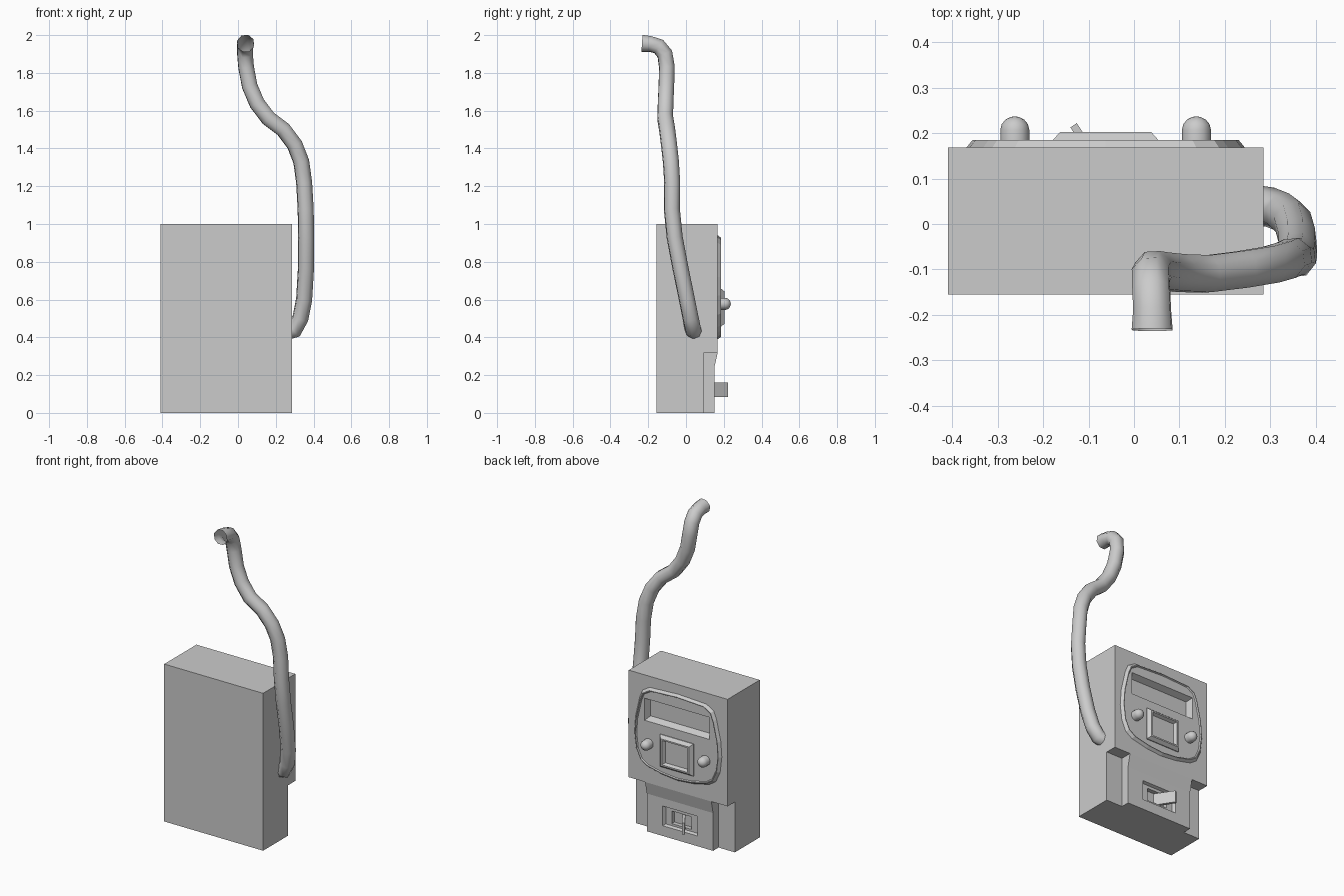
import bpy, bmesh, math
from mathutils import Vector

if "Cube" in bpy.data.objects:
    bpy.data.objects.remove(bpy.data.objects["Cube"])

CX = -0.0625  # middle of the case in x


def rect(hx, z0, z1):
    return [(CX - hx, z0), (CX + hx, z0), (CX + hx, z1), (CX - hx, z1)]


def circle(cx, cz, r, n=12):
    return [(cx + r * math.cos(2 * math.pi * i / n), cz + r * math.sin(2 * math.pi * i / n)) for i in range(n)]


def finish(name, bm):
    bmesh.ops.recalc_face_normals(bm, faces=bm.faces)
    me = bpy.data.meshes.new(name)
    bm.to_mesh(me)
    bm.free()
    ob = bpy.data.objects.new(name, me)
    bpy.context.collection.objects.link(ob)
    return ob


def loft(name, layers):
    """Capped skin through (y, [(x, z), ...]) outlines."""
    bm = bmesh.new()
    rings = [[bm.verts.new((x, y, z)) for x, z in pts] for y, pts in layers]
    n = len(rings[0])
    for a, b in zip(rings, rings[1:]):
        for i in range(n):
            bm.faces.new((a[i], a[(i + 1) % n], b[(i + 1) % n], b[i]))
    bm.faces.new(rings[0])
    bm.faces.new(rings[-1])
    return finish(name, bm)


def select(ob):
    bpy.ops.object.select_all(action='DESELECT')
    ob.select_set(True)
    bpy.context.view_layer.objects.active = ob


def cut(ob, cutter):
    select(ob)
    m = ob.modifiers.new("cut", 'BOOLEAN')
    m.operation, m.solver, m.object = 'DIFFERENCE', 'EXACT', cutter
    bpy.ops.object.modifier_apply(modifier=m.name)


# Case: side profile extruded across x
bm = bmesh.new()
profile = [(-.155, 0), (.15, 0), (.15, .24), (.168, .32), (.168, 1), (-.155, 1)]
f = bm.faces.new([bm.verts.new((-.41, y, z)) for y, z in profile])
ext = bmesh.ops.extrude_face_region(bm, geom=[f])
bmesh.ops.translate(bm, vec=(.695, 0, 0), verts=[v for v in ext['geom'] if isinstance(v, bmesh.types.BMVert)])
case = finish("case", bm)

# Control plate: bulging shield outline with a raised rim
half = [(0, .94), (.2, .93), (.25, .90), (.27, .85), (.30, .72), (.307, .62),
        (.295, .52), (.265, .455), (.22, .425), (.11, .40), (0, .39)]
shield = half + [(-x, z) for x, z in half[-2:0:-1]]


def scaled(s):
    return [(CX + x * s, .665 + (z - .665) * s) for x, z in shield]


plate = loft("control_plate", [(.16, scaled(1)), (.168, scaled(1)), (.185, scaled(.955)),
                               (.185, scaled(.94)), (.178, scaled(.925))])

# Cutters: lower corner notches, screen window, switch recess and slot
cutters = []
for s in (-1, 1):
    x0, x1 = sorted((CX + s * .233, CX + s * .5))
    cutters.append(loft("notch_cutter", [(y, [(x0, -.1), (x1, -.1), (x1, .32), (x0, .32)]) for y in (.095, .3)]))
window = loft("window_cutter", [(.14, rect(.213, .735, .84)), (.178, rect(.228, .717, .857)), (.25, rect(.228, .717, .857))])
cutters.append(window)
cutters.append(loft("recess_cutter", [(.132, rect(.112, .072, .183)), (.15, rect(.122, .065, .19)), (.2, rect(.122, .065, .19))]))
cutters.append(loft("slot_cutter", [(.105, rect(.07, .085, .165)), (.2, rect(.07, .085, .165))]))
for c in cutters:
    c.hide_render = True
    cut(case, c)
cut(plate, window)
for c in cutters:
    bpy.data.objects.remove(c)

# Central raised pad with a sunken face
loft("center_pad", [(.17, rect(.118, .455, .66)), (.183, rect(.118, .455, .66)), (.203, rect(.1, .471, .644)),
                    (.203, rect(.09, .48, .635)), (.183, rect(.08, .489, .626))])

# Domed buttons
for side, dx in (("left", -.2), ("right", .2)):
    dome = [(.207 + .03 * math.sin(a), circle(CX + dx, .577, .032 * math.cos(a)))
            for a in (math.radians(d) for d in (0, 25, 50, 72))]
    dome += [(.237, circle(CX + dx, .577, .002))]
    b = loft(side + "_button", [(.17, circle(CX + dx, .577, .032))] + dome)
    select(b)
    bpy.ops.object.shade_smooth_by_angle(angle=math.radians(40))

# Tilted switch lever
bm = bmesh.new()
tip, root = Vector((-.133, .2175)), Vector((-.062, .107))
side = Vector((.84, .54)) * .0085
outline = [root - side, root + side, tip + side, tip - side]
f = bm.faces.new([bm.verts.new((p.x, p.y, .085)) for p in outline])
ext = bmesh.ops.extrude_face_region(bm, geom=[f])
bmesh.ops.translate(bm, vec=(0, 0, .075), verts=[v for v in ext['geom'] if isinstance(v, bmesh.types.BMVert)])
finish("switch_lever", bm)

# Hose: eight-sided open tube along a path
path = [(.265, .042, .432), (.30, .037, .44), (.33, .025, .50), (.35, .005, .60), (.36, -.03, .77),
        (.361, -.06, .93), (.358, -.075, 1.08), (.35, -.073, 1.22), (.335, -.08, 1.33), (.30, -.09, 1.42),
        (.24, -.10, 1.50), (.16, -.11, 1.56), (.10, -.108, 1.64), (.062, -.104, 1.73), (.043, -.101, 1.83),
        (.037, -.112, 1.90), (.038, -.145, 1.94), (.04, -.19, 1.953), (.04, -.233, 1.956)]
cu = bpy.data.curves.new("hose", 'CURVE')
cu.dimensions = '3D'
cu.bevel_depth = .044
cu.bevel_resolution = 2
sp = cu.splines.new('POLY')
sp.points.add(len(path) - 1)
for p, co in zip(sp.points, path):
    p.co = (*co, 1)
sp.points[-1].radius = 1.08
hose = bpy.data.objects.new("hose", cu)
bpy.context.collection.objects.link(hose)
select(hose)
bpy.ops.object.convert(target='MESH')
bpy.ops.object.shade_smooth_by_angle(angle=math.radians(60))
